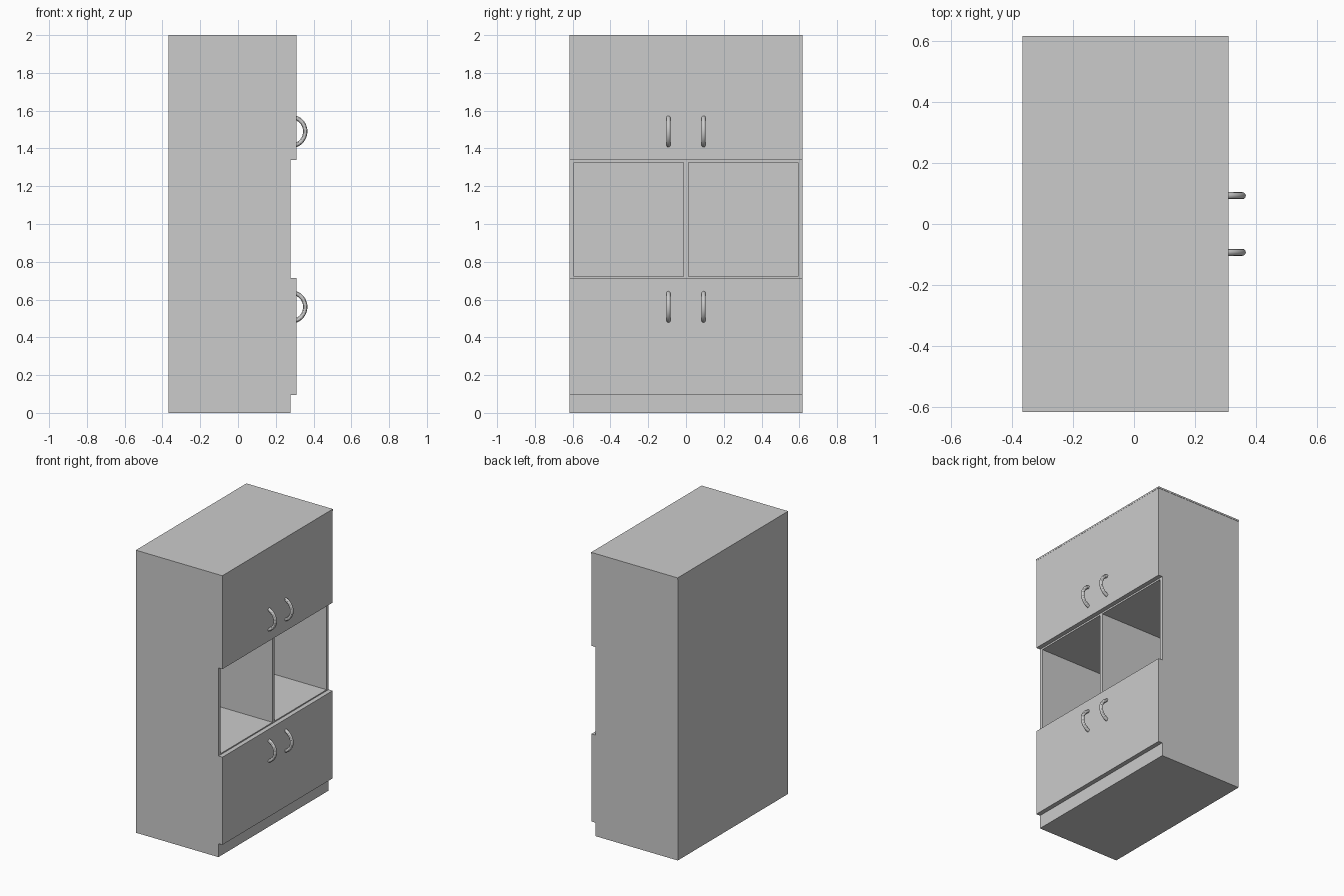
import bpy
import math

if "Cube" in bpy.data.objects:
    bpy.data.objects.remove(bpy.data.objects["Cube"])

BACK, FRONT, DOOR = -0.367, 0.278, 0.309   # depth planes along x
HALF, T = 0.616, 0.024                     # half width and board thickness


def board(name, x, y, z):
    """Box spanning the given (min, max) ranges."""
    bpy.ops.mesh.primitive_cube_add(
        size=1, location=[(a + b) / 2 for a, b in (x, y, z)])
    ob = bpy.context.object
    ob.name = name
    ob.scale = [b - a for a, b in (x, y, z)]
    bpy.ops.object.transform_apply(location=False, rotation=False, scale=True)
    return ob


def handle(name, y, z, radius=0.077, tube=0.0115):
    """Arched bar whose ends run into the door."""
    cu = bpy.data.curves.new(name, 'CURVE')
    cu.dimensions = '3D'
    cu.bevel_depth = tube
    cu.bevel_resolution = 4
    cu.use_fill_caps = True
    n, sweep = 32, math.radians(80)
    sp = cu.splines.new('POLY')
    sp.points.add(n)
    for i, p in enumerate(sp.points):
        a = -sweep + 2 * sweep * i / n
        p.co = (radius * math.cos(a), 0, radius * math.sin(a), 1)
    ob = bpy.data.objects.new(name, cu)
    ob.location = (0.279, y, z)
    bpy.context.collection.objects.link(ob)
    bpy.ops.object.select_all(action='DESELECT')
    ob.select_set(True)
    bpy.context.view_layer.objects.active = ob
    bpy.ops.object.convert(target='MESH')
    bpy.ops.object.shade_smooth_by_angle()


inner = (-HALF + T, HALF - T)

# Carcass
for side, s in (("left", -1), ("right", 1)):
    board(side + "_side_panel", (BACK, FRONT),
          sorted((s * HALF, s * (HALF - T))), (0, 1.99))
board("back_panel", (BACK, BACK + 0.02), inner, (0, 1.99))
board("top_panel", (BACK, DOOR + 0.001), (-HALF - 0.002, HALF + 0.002), (1.988, 2.0))
board("plinth", (BACK + 0.02, FRONT), inner, (0, 0.095))

# Open niche: floor, ceiling and centre divider
board("niche_floor", (BACK + 0.02, FRONT), inner, (0.699, 0.723))
board("niche_ceiling", (BACK + 0.02, FRONT), inner, (1.326, 1.35))
board("niche_divider", (BACK + 0.02, FRONT), (-T / 2, T / 2), (0.723, 1.326))

# Door fronts
board("lower_door_front", (FRONT, DOOR), (-HALF, HALF), (0.095, 0.715))
board("upper_door_front", (FRONT, DOOR), (-HALF, HALF), (1.338, 1.988))

# Handles
for level, z in (("lower", 0.561), ("upper", 1.49)):
    for side, y in (("left", -0.093), ("right", 0.093)):
        handle(f"{level}_{side}_handle", y, z)
